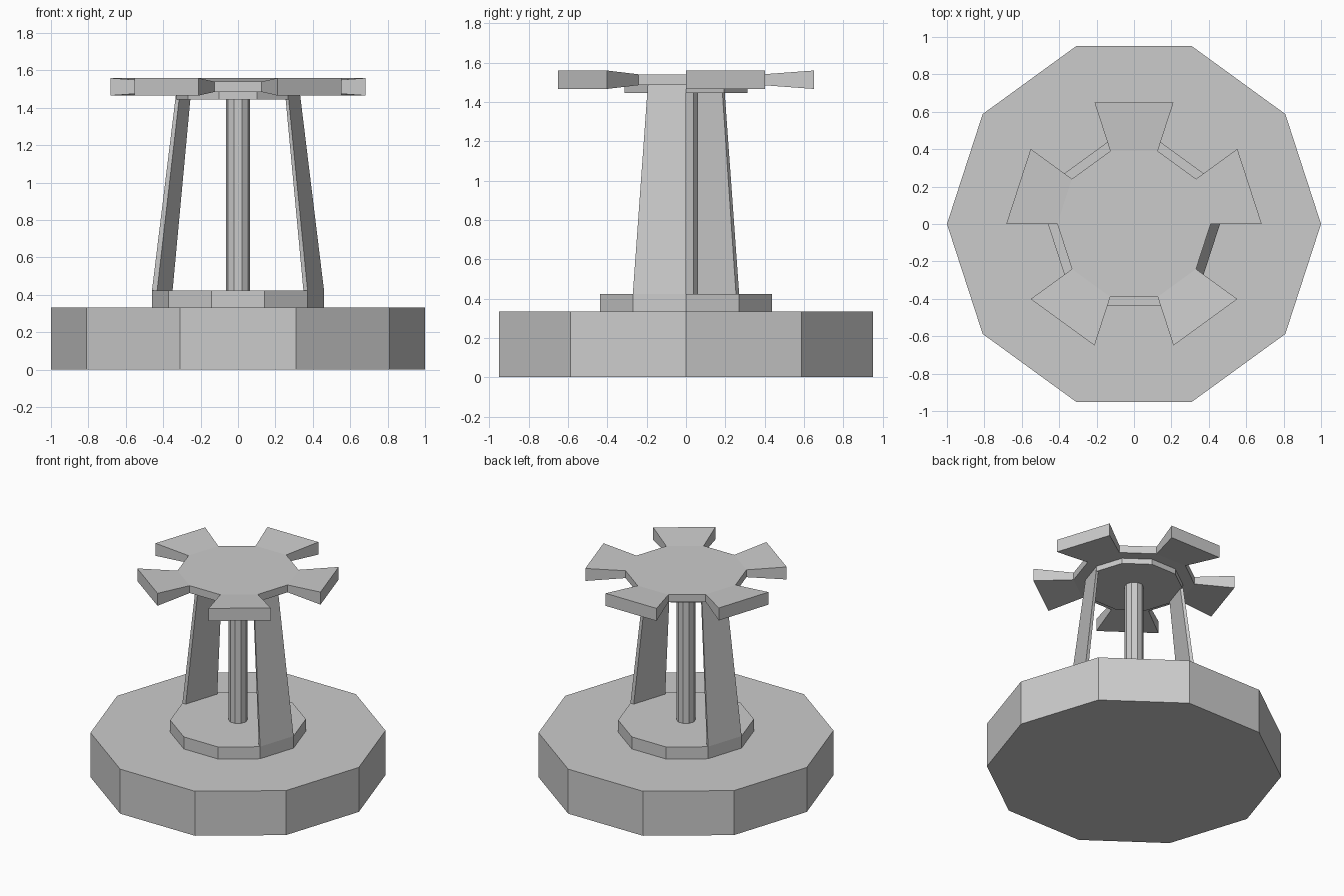
import bpy, bmesh
from math import cos, sin, pi

if "Cube" in bpy.data.objects:
    bpy.data.objects.remove(bpy.data.objects["Cube"])

SIDES = 10


def pt(r, i, z):
    a = 2 * pi * i / SIDES
    return (r * cos(a), r * sin(a), z)


def finish(name, bm):
    bmesh.ops.recalc_face_normals(bm, faces=bm.faces)
    me = bpy.data.meshes.new(name)
    bm.to_mesh(me)
    bm.free()
    ob = bpy.data.objects.new(name, me)
    bpy.context.collection.objects.link(ob)
    return ob


def prism(r, z0, z1):
    """Ten-sided prism; returns the mesh and its side faces in angular order."""
    bm = bmesh.new()
    lo = [bm.verts.new(pt(r, i, z0)) for i in range(SIDES)]
    hi = [bm.verts.new(pt(r, i, z1)) for i in range(SIDES)]
    bm.faces.new(lo[::-1])
    bm.faces.new(hi)
    sides = []
    for i in range(SIDES):
        j = (i + 1) % SIDES
        sides.append(bm.faces.new((lo[i], lo[j], hi[j], hi[i])))
    return bm, sides


# Base, plinth, centre post and collar under the wheel
for name, r, z0, z1 in (("base", 1.0, 0.0, 0.333),
                        ("plinth", 0.46, 0.333, 0.423),
                        ("centre_post", 0.065, 0.423, 1.445),
                        ("collar", 0.33, 1.445, 1.487)):
    finish(name, prism(r, z0, z1)[0])

# Two tapering slab legs on opposite sides of the plinth
for name, i in (("right_leg", 9), ("left_leg", 4)):
    bm = bmesh.new()
    rings = []
    for z, r in ((0.423, 0.46), (1.487, 0.33)):
        rings.append([bm.verts.new(pt(r * s, k, z))
                      for s, k in ((0.94, i), (1, i), (1, i + 1), (0.94, i + 1))])
    lo, hi = rings
    bm.faces.new(lo[::-1])
    bm.faces.new(hi)
    for k in range(4):
        n = (k + 1) % 4
        bm.faces.new((lo[k], lo[n], hi[n], hi[k]))
    finish(name, bm)

# Toothed wheel: every other side is extruded into a flaring tooth
MID = 1.5125
bm, sides = prism(0.41, 1.485, 1.54)
for f in sides[::2]:
    tooth = bmesh.ops.extrude_discrete_faces(bm, faces=[f])["faces"][0]
    for v in tooth.verts:
        v.co.x *= 0.683 / 0.41
        v.co.y *= 0.683 / 0.41
        v.co.z = MID + (v.co.z - MID) * 1.7
finish("toothed_wheel", bm)
